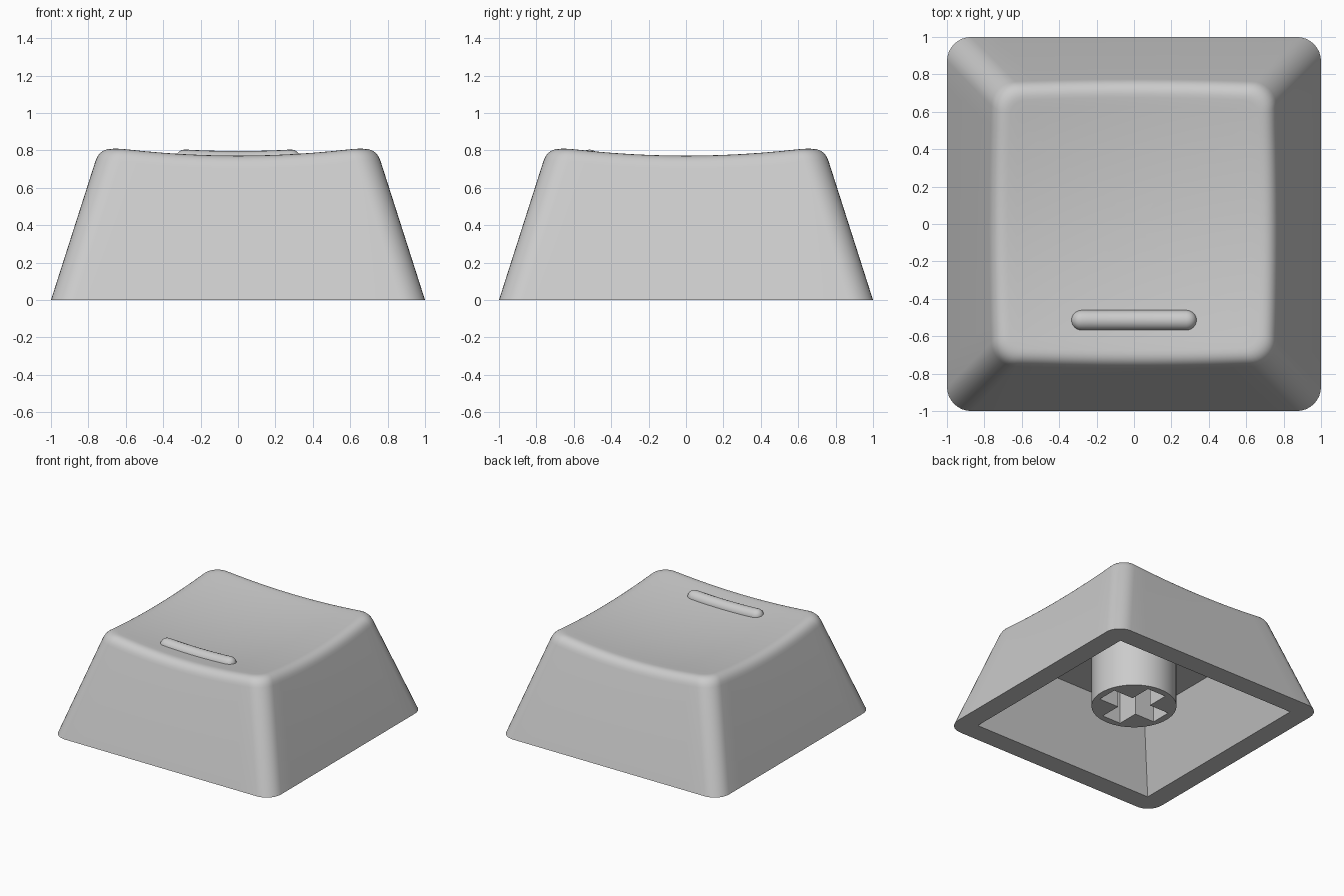
import bpy, bmesh, math
from mathutils import Vector

if "Cube" in bpy.data.objects:
    bpy.data.objects.remove(bpy.data.objects["Cube"])

plastic = bpy.data.materials.new("grey_plastic")
plastic.diffuse_color = (0.6, 0.6, 0.6, 1)
plastic.use_nodes = True
plastic.node_tree.nodes["Principled BSDF"].inputs["Base Color"].default_value = plastic.diffuse_color


def dish(x, y):
    """Height of the scooped top surface."""
    return 0.725 + 0.1 * (x * x + y * y)


def ring(half, radius, side=12, corner=8):
    """Points of a rounded square, counter-clockwise."""
    pts = []
    for q in range(4):
        a0 = q * math.pi / 2
        c = Vector((half - radius, half - radius))
        quarter = [c + radius * Vector((math.cos(t), math.sin(t)))
                   for t in (math.pi / 2 * i / corner for i in range(corner + 1))]
        start, end = quarter[-1], Vector((-c.x, half))
        quarter += [start.lerp(end, i / side) for i in range(1, side)]
        ca, sa = math.cos(a0), math.sin(a0)
        pts += [Vector((p.x * ca - p.y * sa, p.x * sa + p.y * ca)) for p in quarter]
    return pts


def loft(bm, rings, cap_start=False, cap_end=False):
    rows = [[bm.verts.new(p) for p in r] for r in rings]
    n = len(rows[0])
    for a, b in zip(rows, rows[1:]):
        for i in range(n):
            j = (i + 1) % n
            bm.faces.new((a[i], a[j], b[j], b[i]))
    if cap_start:
        bm.faces.new(rows[0][::-1])
    if cap_end:
        bm.faces.new(rows[-1])
    return rows


def finish(bm, name):
    bmesh.ops.remove_doubles(bm, verts=bm.verts, dist=1e-5)
    bmesh.ops.recalc_face_normals(bm, faces=bm.faces)
    mesh = bpy.data.meshes.new(name)
    bm.to_mesh(mesh)
    bm.free()
    mesh.materials.append(plastic)
    ob = bpy.data.objects.new(name, mesh)
    bpy.context.collection.objects.link(ob)
    bpy.ops.object.select_all(action='DESELECT')
    bpy.context.view_layer.objects.active = ob
    ob.select_set(True)
    bpy.ops.object.shade_smooth_by_angle(angle=math.radians(35))


# Cap shell: cavity, bottom rim, sloped walls, rounded edge, scooped top
SLOPE, ROUND, CORNER = 0.32, 0.075, 0.13
count = len(ring(1, CORNER))


def wall_point(i, z):
    p = ring(1 - SLOPE * z, CORNER)[i]
    return Vector((p.x, p.y, z))


below, edge, inside = [], [], []
for i in range(count):
    z = 0.78
    for _ in range(4):
        p = wall_point(i, z)
        z = dish(p.x, p.y)
    e = wall_point(i, z)
    t = ring(1 - SLOPE * z - ROUND, CORNER - 0.05)[i]
    below.append(wall_point(i, z - ROUND))
    edge.append(e)
    inside.append(Vector((t.x, t.y, dish(t.x, t.y))))

rings = [[(p.x, p.y, 0.55) for p in ring(0.63, 0)],
         [(p.x, p.y, 0) for p in ring(0.835, 0)],
         [(p.x, p.y, 0) for p in ring(1, CORNER)]]
for k in range(8):
    t = k / 7
    rings.append([a * (1 - t) ** 2 + e * 2 * t * (1 - t) + b * t * t
                  for a, e, b in zip(below, edge, inside)])
for s in (0.93, 0.84, 0.72, 0.6, 0.48, 0.36, 0.24, 0.12, 0):
    rings.append([(p.x * s, p.y * s, dish(p.x * s, p.y * s)) for p in inside])
bm = bmesh.new()
loft(bm, rings, cap_start=True)
finish(bm, "cap_shell")

# Raised finger bar following the scoop
R, HALF, Y = 0.055, 0.335, -0.515
xs = [-HALF + R - R * math.cos(math.pi / 2 * i / 6) for i in range(7)]
xs += [(-HALF + R) * (1 - i / 8) for i in range(1, 9)]
xs += [-x for x in xs[-2::-1]]
rings = []
for x in xs:
    over = max(0, abs(x) - (HALF - R))
    r = math.sqrt(max(0, R * R - over * over))
    zc = dish(x, Y) - 0.01
    rings.append([(x, Y + r * math.cos(math.tau * i / 20), zc + r * math.sin(math.tau * i / 20))
                  for i in range(20)])
bm = bmesh.new()
loft(bm, rings)
finish(bm, "finger_bar")

# Mounting stem with cross-shaped socket
STEM_R, STEM_Z, ARM, W = 0.32, 0.11, 0.265, 0.085
bm = bmesh.new()
circle = [(STEM_R * math.cos(math.tau * i / 64), STEM_R * math.sin(math.tau * i / 64)) for i in range(64)]
cross = []
for q in range(4):
    c, s = round(math.cos(q * math.pi / 2)), round(math.sin(q * math.pi / 2))
    cross += [(x * c - y * s, x * s + y * c) for x, y in ((ARM, -W), (ARM, W), (W, W))]
outer = loft(bm, [[(x, y, z) for x, y in circle] for z in (STEM_Z, 0.56)], cap_end=True)
socket = loft(bm, [[(x, y, z) for x, y in cross] for z in (STEM_Z, 0.45)], cap_end=True)
rim = [bm.edges.get((r[i], r[i - 1])) for r in (outer[0], socket[0]) for i in range(len(r))]
bmesh.ops.triangle_fill(bm, edges=rim, use_beauty=True, normal=(0, 0, -1))
finish(bm, "stem")
